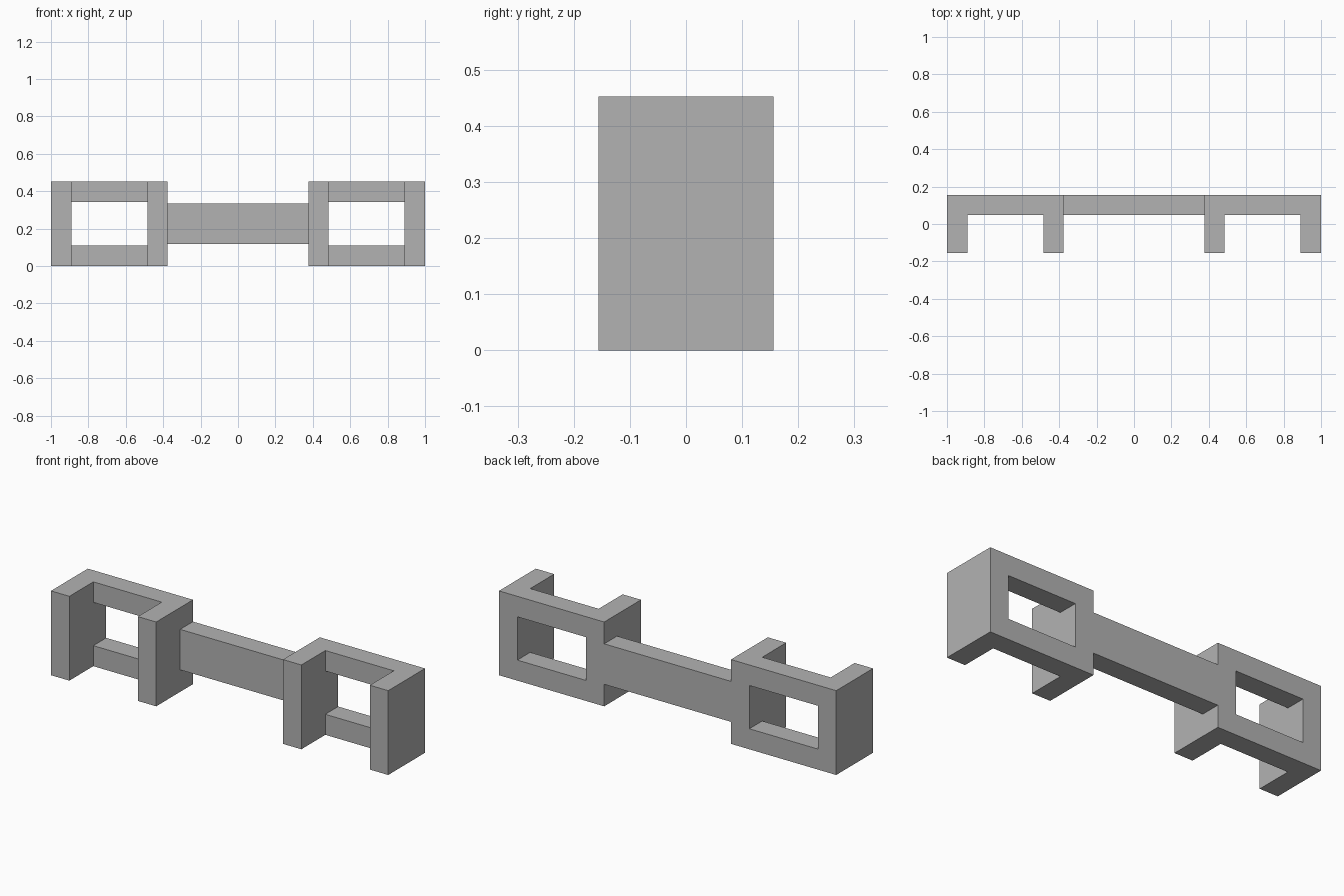
import bpy
import bmesh
from itertools import product

if "Cube" in bpy.data.objects:
    bpy.data.objects.remove(bpy.data.objects["Cube"])

# Material
GREY = (0.45, 0.45, 0.45, 1)
grey = bpy.data.materials.new("plain grey")
grey.use_nodes = True
grey.diffuse_color = GREY
grey.node_tree.nodes["Principled BSDF"].inputs["Base Color"].default_value = GREY

# Shared dimensions
FRONT, PANEL_FRONT, BACK = -0.156, 0.047, 0.156
HEIGHT = 0.452
WINDOW_LOW, WINDOW_HIGH = 0.11, 0.342
BAR_LOW, BAR_HIGH = 0.118, 0.335
INNER, OUTER, LEG = 0.376, 1.0, 0.109


def block_part(name, cuts, solid):
    """Closed skin around the solid cells of a box grid with the given cuts."""
    bm = bmesh.new()
    counts = [len(c) - 1 for c in cuts]
    cells = {c for c in product(*map(range, counts)) if solid(*c)}
    verts = {}

    def corner(key):
        if key not in verts:
            verts[key] = bm.verts.new([cuts[a][key[a]] for a in range(3)])
        return verts[key]

    for cell in cells:
        for axis, side in product(range(3), (0, 1)):
            neighbour = list(cell)
            neighbour[axis] += 2 * side - 1
            if tuple(neighbour) in cells:
                continue
            u, v = [a for a in range(3) if a != axis]
            ring = []
            for du, dv in ((0, 0), (1, 0), (1, 1), (0, 1)):
                key = list(cell)
                key[axis] += side
                key[u] += du
                key[v] += dv
                ring.append(corner(tuple(key)))
            bm.faces.new(ring)
    bmesh.ops.recalc_face_normals(bm, faces=bm.faces)
    mesh = bpy.data.meshes.new(name)
    bm.to_mesh(mesh)
    bm.free()
    mesh.materials.append(grey)
    obj = bpy.data.objects.new(name, mesh)
    bpy.context.collection.objects.link(obj)


# Windowed end frames: two full-height legs, joined at the back by two rails
for label, sign in (("left", 1), ("right", -1)):
    xs = sorted(sign * x for x in (INNER, INNER + LEG, OUTER - LEG, OUTER))
    block_part(
        label + "_end_frame",
        (xs, (FRONT, PANEL_FRONT, BACK), (0, WINDOW_LOW, WINDOW_HIGH, HEIGHT)),
        lambda i, j, k: i != 1 or (j == 1 and k != 1),
    )

# Connecting bar, flush with the back
block_part(
    "connecting_bar",
    ((-INNER, INNER), (PANEL_FRONT, BACK), (BAR_LOW, BAR_HIGH)),
    lambda i, j, k: True,
)
